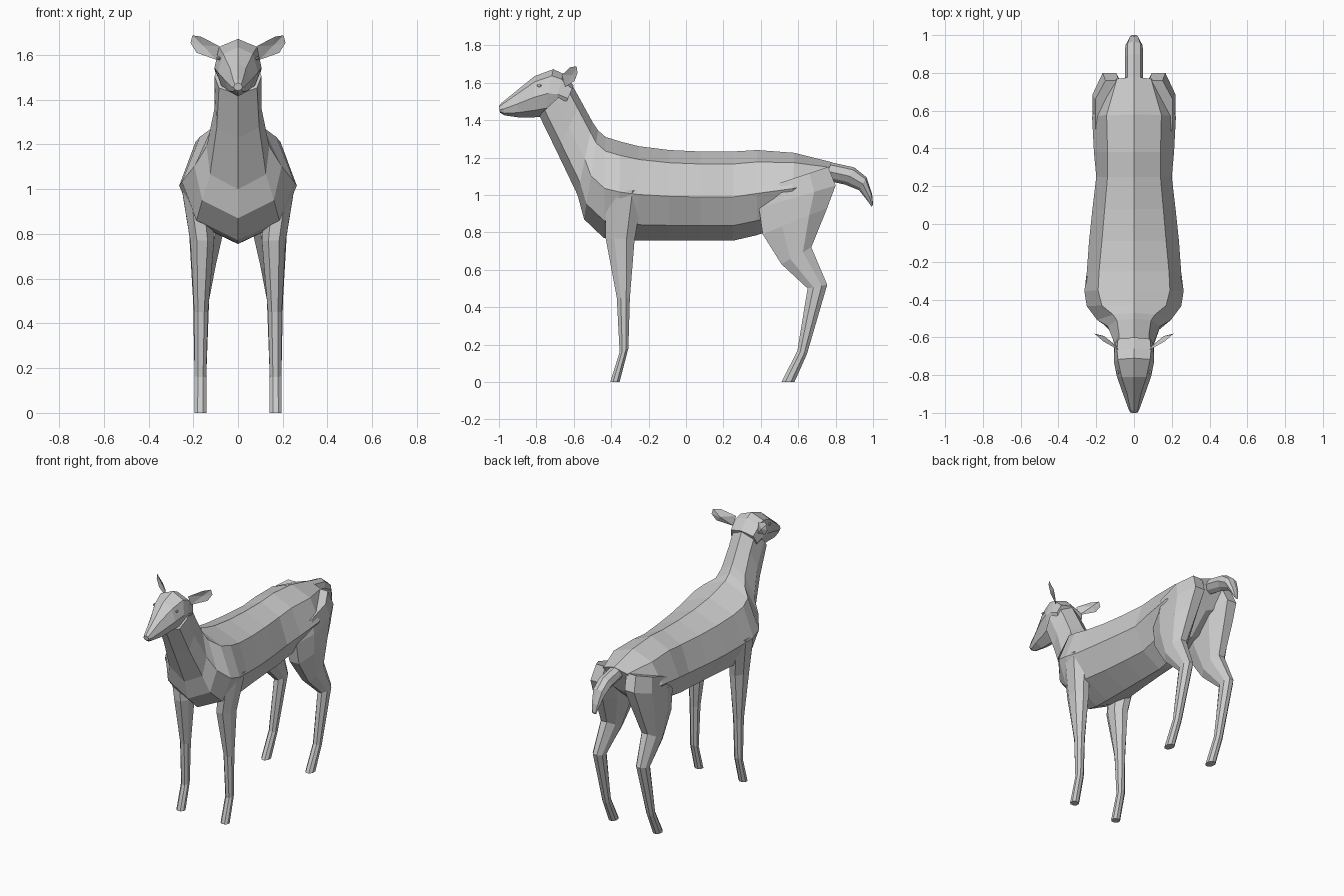
import bpy, bmesh
from mathutils import Vector


def finish(name, bm):
    bmesh.ops.recalc_face_normals(bm, faces=bm.faces[:])
    me = bpy.data.meshes.new(name)
    bm.to_mesh(me)
    bm.free()
    ob = bpy.data.objects.new(name, me)
    bpy.context.collection.objects.link(ob)
    return ob


def loft(name, rings):
    """Skin equal-sized rings of points with flat faces and cap both ends."""
    bm = bmesh.new()
    vs = [[bm.verts.new(p) for p in r] for r in rings]
    n = len(vs[0])
    for a, b in zip(vs, vs[1:]):
        for i in range(n):
            j = (i + 1) % n
            bm.faces.new((a[i], a[j], b[j], b[i]))
    bm.faces.new(vs[0])
    bm.faces.new(vs[-1])
    return finish(name, bm)


def body_ring(s):
    """Top y,z, bottom y,z, then half widths at upper, middle and lower edge."""
    yt, zt, yb, zb, xu, xm, xl = s
    half = [(0, 0), (xu, .14), (xm, .51), (xl, .83), (0, 1)]
    half += [(-x, f) for x, f in half[3:0:-1]]
    return [(x, yt + (yb - yt) * f, zt + (zb - zt) * f) for x, f in half]


def leg_ring(s, side):
    """Front y,z, rear y,z, centre x, half width."""
    yf, zf, yr, zr, xc, w = s
    half = [(.45, 0), (1, .3), (1, .72), (.4, 1)]
    prof = half + [(-k, f) for k, f in reversed(half)]
    return [(side * (xc + k * w), yf + (yr - yf) * f, zf + (zr - zf) * f)
            for k, f in prof]


# Torso and neck, from rump to skull
torso = [
    (.78, 1.175, .70, .98, .09, .15, .08),
    (.58, 1.225, .56, .85, .145, .222, .15),
    (.38, 1.24, .38, .785, .14, .212, .14),
    (.25, 1.232, .25, .755, .14, .20, .135),
    (.08, 1.232, .08, .755, .155, .22, .145),
    (-.09, 1.24, -.09, .755, .17, .238, .16),
    (-.25, 1.26, -.26, .755, .185, .25, .18),
    (-.35, 1.285, -.36, .757, .19, .263, .19),
    (-.43, 1.31, -.44, .77, .17, .25, .185),
    (-.47, 1.345, -.545, .87, .11, .195, .16),
    (-.50, 1.39, -.58, 1.0, .09, .14, .125),
    (-.56, 1.50, -.69, 1.23, .08, .105, .095),
    (-.61, 1.59, -.785, 1.425, .08, .105, .085),
]
loft("torso_and_neck", [body_ring(s) for s in torso])

# Head
head = [
    (-.60, 1.585, -.66, 1.45, .085, .10, .07),
    (-.66, 1.65, -.71, 1.43, .09, .105, .075),
    (-.71, 1.672, -.76, 1.42, .085, .105, .075),
    (-.81, 1.635, -.81, 1.415, .066, .09, .06),
    (-.90, 1.562, -.90, 1.415, .036, .058, .045),
    (-.985, 1.493, -.97, 1.425, .02, .03, .022),
    (-1.0, 1.475, -.995, 1.44, .014, .02, .014),
]
loft("head", [body_ring(s) for s in head])

# Tail
tail = [
    (.74, 1.182, .74, 1.08, .035, .048, .03),
    (.90, 1.147, .85, 1.055, .035, .048, .025),
    (.965, 1.095, .925, 1.025, .033, .046, .025),
    (.995, 1.005, .965, .975, .022, .028, .018),
    (1.0, .95, .994, .935, .012, .016, .01),
]
loft("tail", [body_ring(s) for s in tail])

# Leg sections, top to hoof
front_leg = [
    (-.43, 1.03, -.23, 1.02, .19, .065),
    (-.43, .77, -.275, .76, .16, .053),
    (-.37, .45, -.30, .45, .165, .031),
    (-.355, .16, -.308, .18, .168, .026),
    (-.405, 0, -.355, 0, .168, .027),
]
hind_leg = [
    (.40, 1.03, .76, 1.15, .115, .09),
    (.39, .93, .80, 1.05, .13, .09),
    (.41, .79, .755, .93, .14, .08),
    (.51, .63, .67, .72, .155, .055),
    (.65, .50, .755, .52, .165, .036),
    (.595, .165, .647, .15, .168, .026),
    (.51, 0, .58, 0, .168, .027),
]
# Ear outline, right-hand side
ear = [(.085, -.665, 1.64), (.165, -.62, 1.682), (.204, -.585, 1.688),
       (.212, -.58, 1.654), (.185, -.595, 1.61), (.095, -.645, 1.578)]

for side, label in ((1, "left"), (-1, "right")):
    loft("front_leg_" + label, [leg_ring(s, side) for s in front_leg])
    loft("hind_leg_" + label, [leg_ring(s, side) for s in hind_leg])

    # Cupped ear: rim joined to a hollow front and a bulged back
    bm = bmesh.new()
    rim = [bm.verts.new((side * x, y, z)) for x, y, z in ear]
    mid = sum((v.co for v in rim), Vector()) / len(rim)
    for dy in (.008, .022):
        c = bm.verts.new(mid + Vector((0, dy, 0)))
        for i in range(len(rim)):
            bm.faces.new((rim[i], rim[(i + 1) % len(rim)], c))
    finish("ear_" + label, bm)

    # Eye
    bm = bmesh.new()
    bmesh.ops.create_uvsphere(bm, u_segments=8, v_segments=5, radius=.012)
    bmesh.ops.scale(bm, vec=(.6, 1, .7), verts=bm.verts[:])
    bmesh.ops.translate(bm, vec=(side * .086, -.785, 1.585), verts=bm.verts[:])
    finish("eye_" + label, bm)
